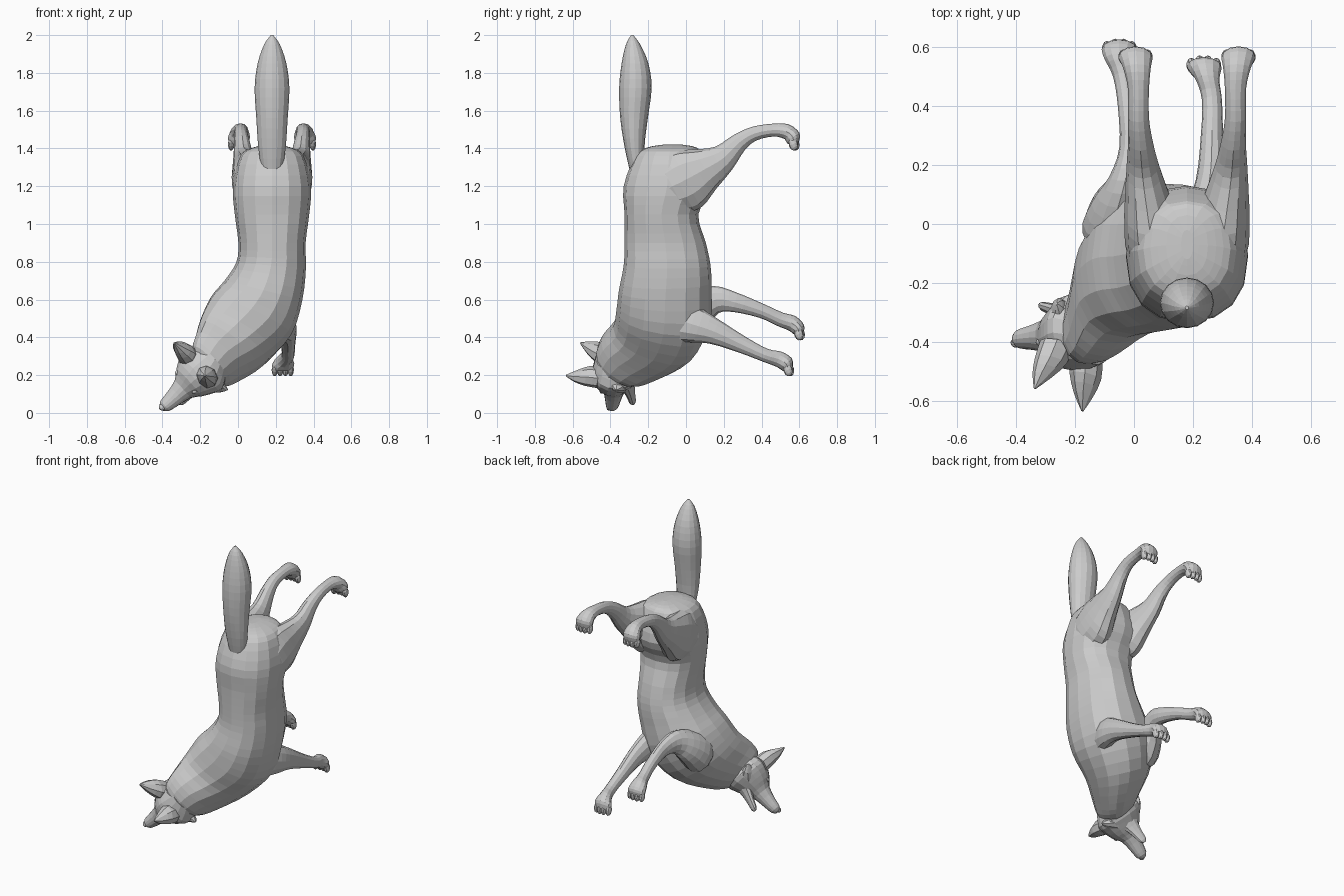
import bpy, bmesh, math
from mathutils import Vector as V, Matrix

SIDES = 16

def spline(a, b, c, d, t):
    return 0.5 * (2 * b + (c - a) * t + (2 * a - 5 * b + 4 * c - d) * t * t
                  + (3 * b - a - 3 * c + d) * t ** 3)

def power(v, e):
    return math.copysign(abs(v) ** e, v)

def loft(name, rings, steps=3, sides=SIDES, e=1.0):
    """Skin a closed tube over rings of (centre, half axis, half axis); e < 1 is squarer."""
    n = len(rings)
    fine = []
    for i in range(n - 1):
        q = [rings[max(0, min(n - 1, i + k))] for k in (-1, 0, 1, 2)]
        for s in range(steps):
            fine.append([spline(*(r[k] for r in q), s / steps) for k in range(3)])
    fine.append(rings[-1])
    bm = bmesh.new()
    loops = []
    for c, a, b in fine:
        loops.append([bm.verts.new(c + a * power(math.cos(2 * math.pi * j / sides), e)
                                   + b * power(math.sin(2 * math.pi * j / sides), e))
                      for j in range(sides)])
    for p, q in zip(loops, loops[1:]):
        for j in range(sides):
            k = (j + 1) % sides
            bm.faces.new((p[j], p[k], q[k], q[j]))
    bm.faces.new(loops[0])
    bm.faces.new(loops[-1])
    return finish(name, bm)

def finish(name, bm):
    bmesh.ops.recalc_face_normals(bm, faces=bm.faces)
    me = bpy.data.meshes.new(name)
    bm.to_mesh(me)
    bm.free()
    ob = bpy.data.objects.new(name, me)
    bpy.context.collection.objects.link(ob)
    return ob

def ball(name, c, ax, ay, az):
    """Ellipsoid with three half-axis vectors."""
    bm = bmesh.new()
    m = Matrix((ax, ay, az)).transposed().to_4x4()
    m.translation = c
    bmesh.ops.create_uvsphere(bm, u_segments=10, v_segments=6, radius=1, matrix=m)
    return finish(name, bm)

def limb(name, pts):
    """Leg from (x, y, z, half width, half thickness), bending in the y-z plane."""
    rings = []
    for i, (x, y, z, w, t) in enumerate(pts):
        p, q = pts[max(0, i - 1)], pts[min(len(pts) - 1, i + 1)]
        d = V((0, q[1] - p[1], q[2] - p[2])).normalized()
        rings.append((V((x, y, z)), V((w, 0, 0)), V((0, -d.z, d.y)) * t))
    loft(name, rings, sides=12)
    # toes hang from the end of the paw
    x, y, z, w, t = pts[-1]
    for k in range(4):
        o = (k - 1.5) / 1.5
        ball(name + "_toe", V((x + o * w * 0.8, y + 0.012 - 0.012 * abs(o), z - 0.002)),
             V((0.017, 0, 0)), V((0, 0.022, 0.012)), V((0, -0.012, 0.032)))

# torso and neck: centre, half width, half depth, sideways tilt, dorsal tilt
torso = [
    (.18, -.07, 1.42, .02, .05, 0, 0), (.18, -.075, 1.405, .10, .13, 0, 0),
    (.18, -.09, 1.36, .168, .178, 0, 0),
    (.18, -.10, 1.20, .207, .23, 0, 0), (.18, -.13, 1.05, .197, .195, 0, 0),
    (.18, -.11, .90, .178, .215, 0, 0), (.175, -.10, .78, .185, .23, 5, 0),
    (.135, -.11, .65, .212, .245, 14, 0), (.07, -.12, .515, .235, .25, 25, 8),
    (-.025, -.175, .385, .205, .222, 32, 18), (-.105, -.295, .295, .155, .175, 38, 28),
    (-.155, -.36, .245, .125, .13, 44, 26), (-.18, -.375, .22, .07, .08, 44, 24)]
rings = []
for x, y, z, a, b, s, d in torso:
    s, d = math.radians(s), math.radians(d)
    rings.append((V((x, y, z)), V((-math.cos(s), 0, math.sin(s))) * a,
                  V((0, -math.cos(d), math.sin(d))) * b))
loft("torso", rings, e=0.86)

# tail
loft("tail", [(V((.18, y, z)), V((a, 0, 0)), V((0, b, 0))) for y, z, a, b in [
    (-.25, 1.25, .05, .04), (-.272, 1.40, .072, .052), (-.275, 1.56, .083, .073),
    (-.268, 1.72, .092, .086), (-.27, 1.85, .076, .071), (-.28, 1.95, .042, .038),
    (-.285, 2.0, .006, .006)]])

# hind legs, mirrored about the torso
hind = [(.25, -.22, 1.12, .05, .07), (.275, -.11, 1.18, .105, .14),
        (.297, 0, 1.235, .096, .168),
        (.315, .10, 1.29, .075, .12), (.33, .20, 1.35, .055, .075),
        (.338, .28, 1.43, .042, .05), (.345, .36, 1.478, .036, .038),
        (.345, .46, 1.497, .036, .034), (.35, .53, 1.49, .047, .04),
        (.355, .565, 1.46, .058, .042), (.355, .568, 1.425, .052, .028)]
for side, m in (("right", 1), ("left", -1)):
    limb("hind_leg_" + side, [(.18 + m * (p[0] - .18),) + p[1:] for p in hind])

# front legs
limb("front_leg_right", [
    (.16, -.14, .52, .04, .06), (.19, -.07, .50, .08, .12),
    (.235, .03, .47, .07, .10), (.26, .15, .43, .05, .068),
    (.265, .30, .36, .038, .045), (.265, .42, .305, .034, .036),
    (.25, .49, .285, .04, .042), (.24, .53, .26, .058, .042), (.237, .54, .23, .053, .028)])
limb("front_leg_left", [
    (-.03, -.14, .41, .06, .06), (-.075, -.03, .465, .10, .12),
    (-.065, .07, .55, .08, .10), (-.03, .16, .60, .055, .073),
    (-.01, .26, .585, .04, .052), (-.02, .40, .54, .035, .038),
    (-.035, .50, .495, .036, .038), (-.05, .56, .475, .05, .042),
    (-.05, .593, .445, .06, .038), (-.05, .597, .42, .053, .026)])

# head frame: forward, left, up
F = V((-.74, -.05, -.67)).normalized()
U = V((-.17, -.945, .26))
U = (U - F * U.dot(F)).normalized()
L = F.cross(U)
if L.x > 0:
    L = -L
H = V((-.20, -.38, .20))

def at(f, l, u):
    return H + F * f + L * l + U * u

def head_rings(rows):
    return [(at(f, l, u), L * w, U * h) for f, l, u, w, h in rows]

# skull with cheek ruff and upper muzzle
loft("head", head_rings([
    (-.11, .015, .0, .10, .11), (-.04, .015, -.01, .148, .13),
    (.01, .015, 0, .135, .122), (.07, .01, .005, .10, .094),
    (.12, .008, -.002, .063, .06), (.20, .005, -.002, .045, .041),
    (.25, .005, 0, .035, .032), (.272, .005, 0, .014, .014)]), steps=2)

# open lower jaw
loft("lower_jaw", head_rings([
    (.0, .01, -.06, .08, .05), (.06, .008, -.078, .052, .033),
    (.12, .005, -.097, .035, .022), (.165, .003, -.11, .027, .017),
    (.183, .003, -.115, .012, .008)]), steps=2, sides=10)

# nose
ball("nose", at(.266, .005, .014), F * .016, L * .019, U * .015)

for m in (1, -1):
    # broad pointed ears
    ear = [(at(-.015, .02 + m * .075, .06), L * .062, F * .055),
           (at(-.016, .022 + m * .09, .125), L * .06, F * .05),
           (at(-.008, .025 + m * .108, .185), L * .037, F * .03),
           (at(-.004, .028 + m * .124, .238), L * .004, F * .004)]
    loft("ear", ear, steps=2, sides=8)
    # eyes and pointed cheek fur
    ball("eye", at(.078, .01 + m * .07, .045), F * .02, L * .014, U * .012)
    loft("cheek_fur", [(at(-.01, .015 + m * .09, -.04), F * .05, U * .06),
                       (at(-.035, .015 + m * .135, -.05), F * .028, U * .035),
                       (at(-.055, .015 + m * .16, -.055), F * .004, U * .004)],
         steps=2, sides=8)
